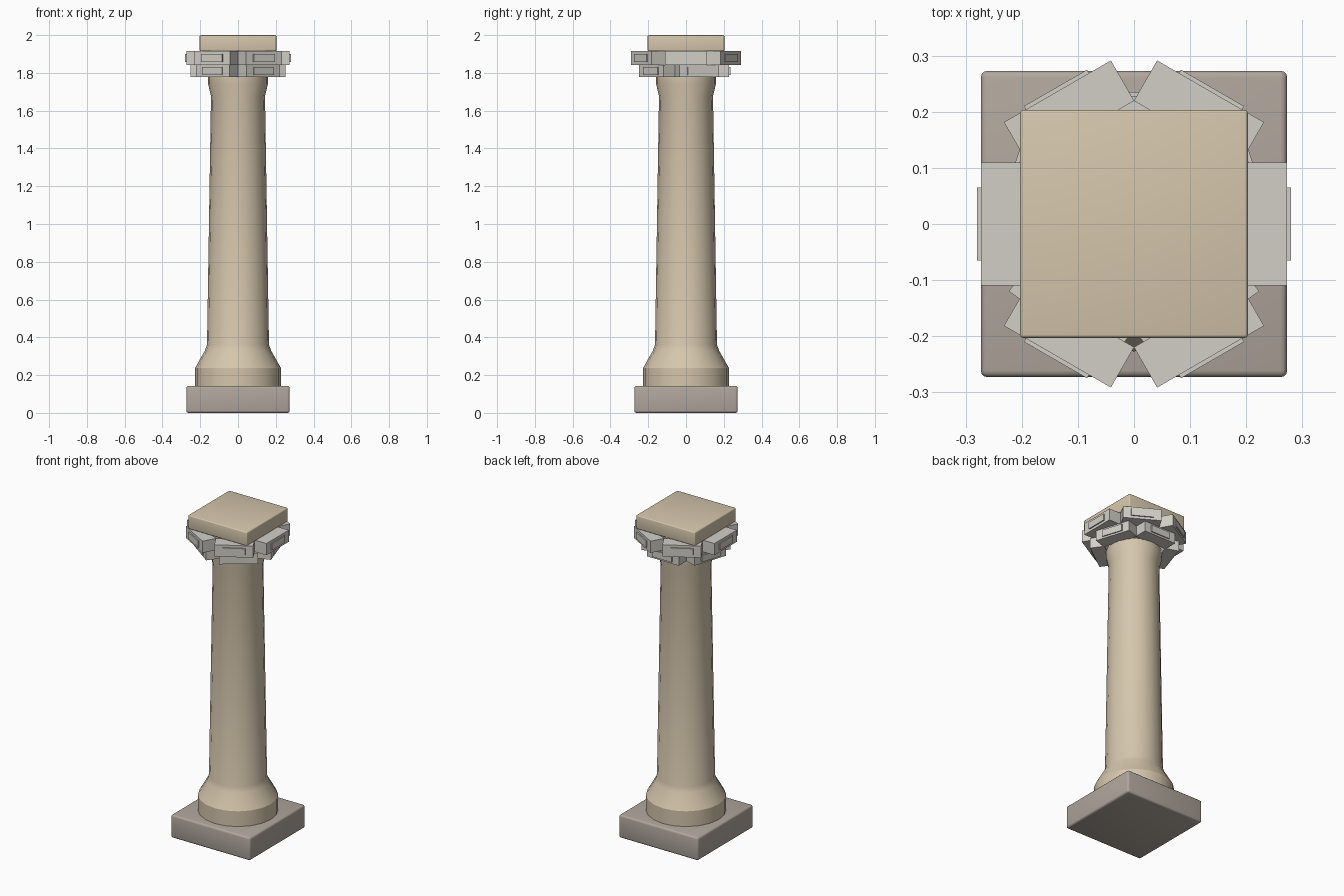
import bpy, bmesh, math
from mathutils import Matrix, Vector

if "Cube" in bpy.data.objects:
    bpy.data.objects.remove(bpy.data.objects["Cube"])


def material(name, srgb):
    col = [(c / 255) ** 2.2 for c in srgb] + [1]
    m = bpy.data.materials.new(name)
    m.use_nodes = True
    m.diffuse_color = col
    m.node_tree.nodes["Principled BSDF"].inputs["Base Color"].default_value = col
    return m


sandstone = material("sandstone", (212, 197, 171))
base_stone = material("brown grey stone", (175, 165, 155))
pale_stone = material("pale grey stone", (209, 206, 198))


def finish(name, bm, mat, smooth=None):
    bmesh.ops.recalc_face_normals(bm, faces=bm.faces[:])
    mesh = bpy.data.meshes.new(name)
    bm.to_mesh(mesh)
    bm.free()
    mesh.materials.append(mat)
    ob = bpy.data.objects.new(name, mesh)
    bpy.context.collection.objects.link(ob)
    if smooth:
        bpy.ops.object.select_all(action="DESELECT")
        ob.select_set(True)
        bpy.context.view_layer.objects.active = ob
        bpy.ops.object.shade_smooth_by_angle(angle=math.radians(smooth))
    return ob


def add_box(bm, centre, size, turn=0.0):
    mat = (Matrix.Rotation(turn, 4, "Z") @ Matrix.Translation(centre)
           @ Matrix.Diagonal((*size, 1)))
    return bmesh.ops.create_cube(bm, size=1, matrix=mat)


def slab(name, width, z0, z1, bevel, mat):
    bm = bmesh.new()
    add_box(bm, (0, 0, (z0 + z1) / 2), (width, width, z1 - z0))
    bmesh.ops.bevel(bm, geom=bm.edges[:], offset=bevel, segments=3,
                    profile=0.5, affect="EDGES")
    return finish(name, bm, mat, 35)


def lathe(name, profile, sides, mat):
    bm = bmesh.new()
    rings = []
    for r, z in profile:
        rings.append([bm.verts.new((r * math.cos(a), r * math.sin(a), z))
                      for a in (math.tau * i / sides for i in range(sides))])
    for low, high in zip(rings, rings[1:]):
        for i in range(sides):
            j = (i + 1) % sides
            bm.faces.new((low[i], low[j], high[j], high[i]))
    bm.faces.new(rings[0][::-1])
    bm.faces.new(rings[-1])
    return finish(name, bm, mat, 25)


def block_ring(name, count, start, radius, z0, z1):
    """Ring of carved blocks, each with a thin raised panel outside."""
    width, depth, lift = 0.22, 0.083, 0.007
    mid, height = (z0 + z1) / 2, z1 - z0
    bm = bmesh.new()
    for i in range(count):
        turn = math.radians(start) + math.tau * i / count
        add_box(bm, Vector((radius - depth / 2, 0, mid)), (depth, width, height), turn)
        add_box(bm, Vector((radius + lift / 2, 0, mid)), (lift, 0.13, 0.042), turn)
    return finish(name, bm, pale_stone)


# Square foot and round tapered shaft with its flared ends
slab("plinth", 0.546, 0, 0.143, 0.012, base_stone)
lathe("shaft", [(0.227, 0.14), (0.227, 0.238), (0.175, 0.33), (0.164, 0.362),
                (0.143, 1.677), (0.158, 1.74), (0.158, 1.782)], 20, sandstone)

# Two rings of carved blocks under the square cap
block_ring("lower_capital_blocks", 5, 90, 0.228, 1.778, 1.842)
block_ring("upper_capital_blocks", 6, 0, 0.273, 1.842, 1.915)
slab("cap_slab", 0.406, 1.915, 2.0, 0.006, sandstone)
